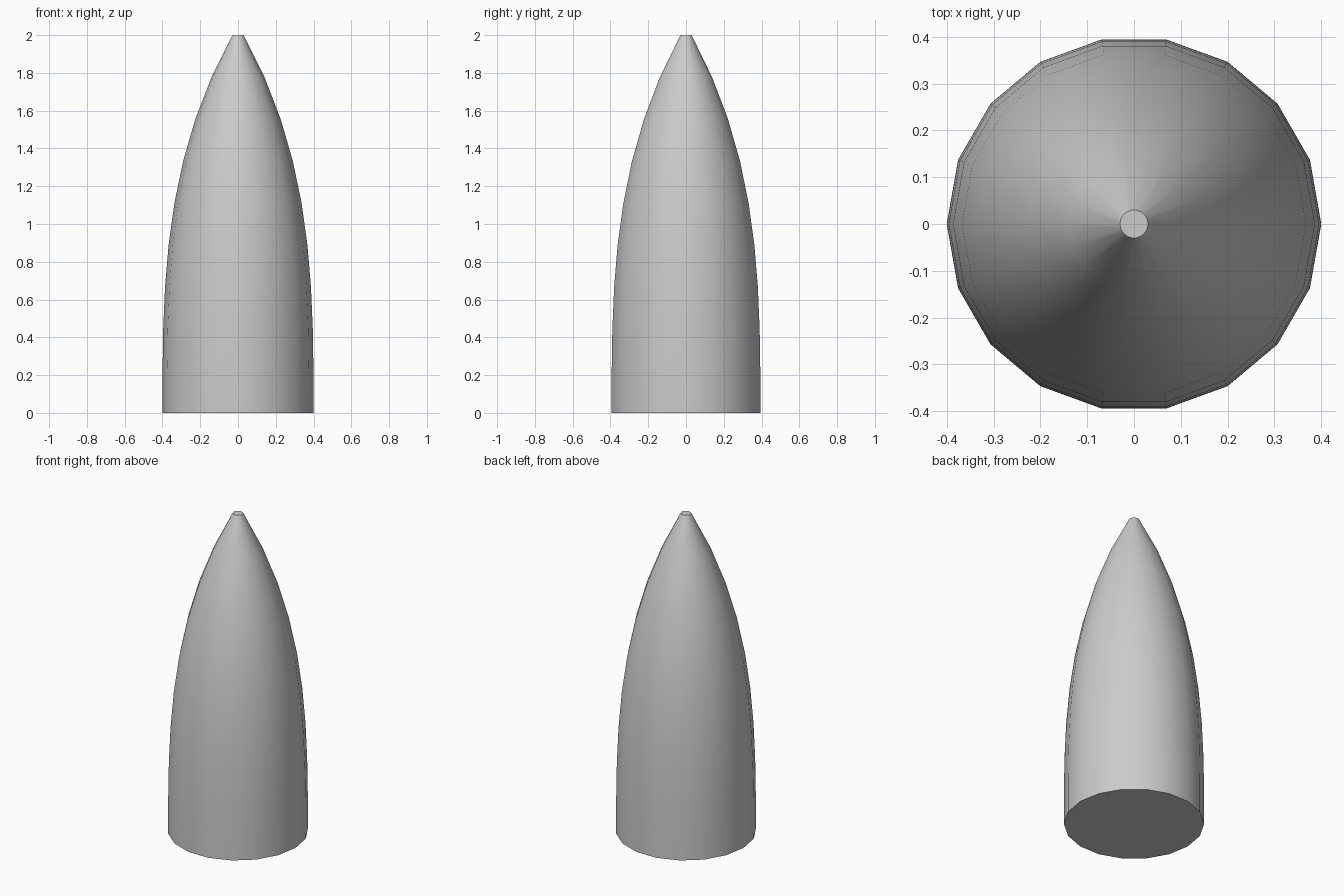
import bpy, bmesh
from math import cos, sin, pi

if "Cube" in bpy.data.objects:
    bpy.data.objects.remove(bpy.data.objects["Cube"])

SIDES, STEPS = 18, 9
HEIGHT, BASE_R, TIP_R = 2.0, 0.4, 0.03

# Nose cone: stacked rings that taper along a cubic curve to a small flat tip
bm = bmesh.new()
rings = []
for i in range(STEPS + 1):
    u = i / STEPS
    r = BASE_R - (BASE_R - TIP_R) * u ** 3
    rings.append([bm.verts.new((r * cos(2 * pi * k / SIDES),
                                r * sin(2 * pi * k / SIDES),
                                HEIGHT * u)) for k in range(SIDES)])

# Side walls
for low, high in zip(rings, rings[1:]):
    for k in range(SIDES):
        n = (k + 1) % SIDES
        bm.faces.new((low[k], low[n], high[n], high[k]))

# Flat base and tip
bm.faces.new(rings[0][::-1])
bm.faces.new(rings[-1])

mesh = bpy.data.meshes.new("nose_cone")
bm.to_mesh(mesh)
bm.free()
cone = bpy.data.objects.new("nose_cone", mesh)
bpy.context.collection.objects.link(cone)

# Smooth walls, sharp rims
bpy.context.view_layer.objects.active = cone
cone.select_set(True)
bpy.ops.object.shade_smooth_by_angle(angle=pi / 6)
